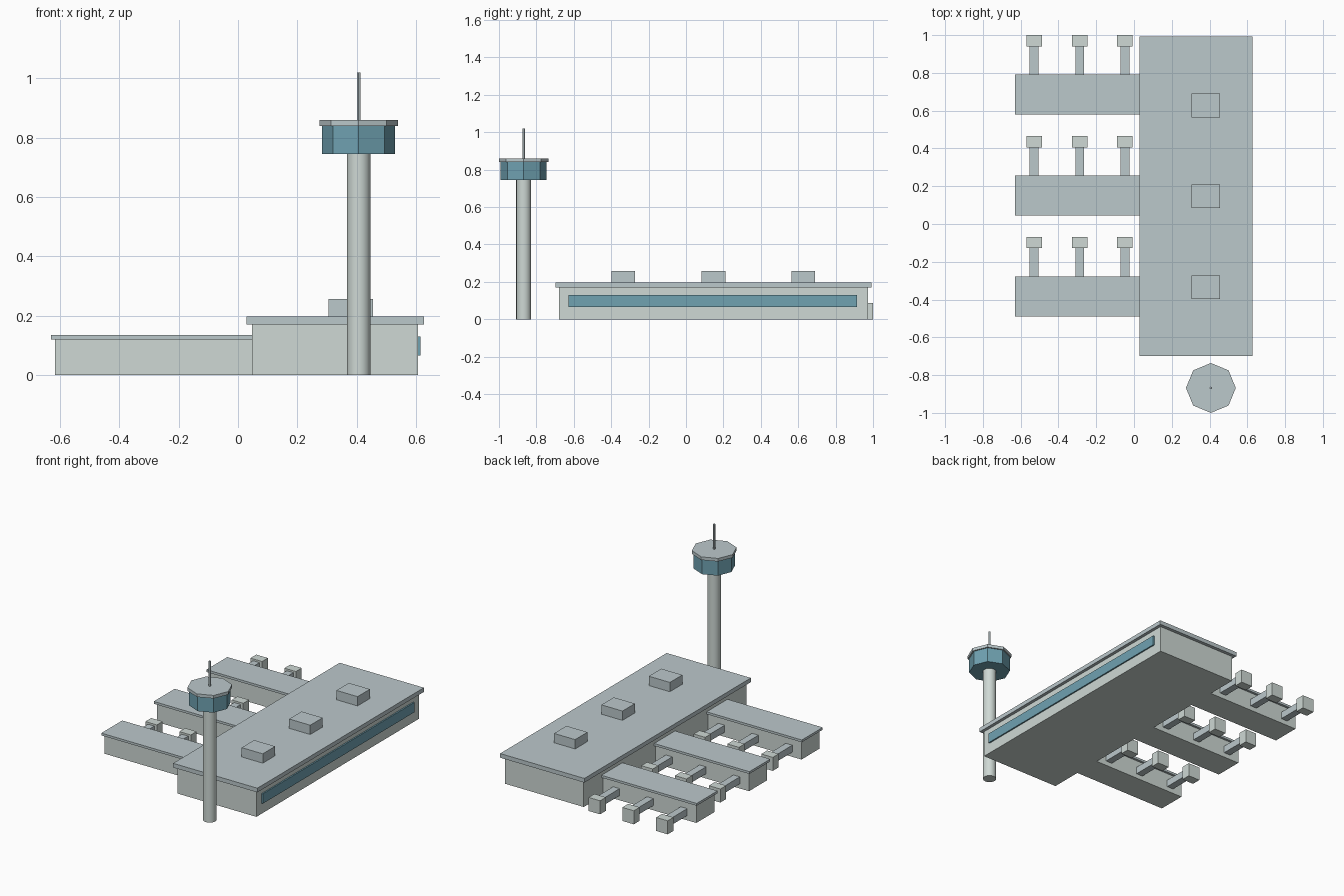
import bpy
from math import radians

if "Cube" in bpy.data.objects:
    bpy.data.objects.remove(bpy.data.objects["Cube"])


def material(name, rgb):
    m = bpy.data.materials.new(name)
    m.diffuse_color = (*rgb, 1)
    m.use_nodes = True
    m.node_tree.nodes["Principled BSDF"].inputs["Base Color"].default_value = m.diffuse_color
    return m


WALL = material("wall", (0.62, 0.69, 0.66))
ROOF = material("roof", (0.50, 0.58, 0.60))
GLASS = material("glass", (0.16, 0.36, 0.44))


def box(name, x, y, z, mat):
    """Box from (min, max) ranges on each axis."""
    bpy.ops.mesh.primitive_cube_add(size=1, location=[(a + b) / 2 for a, b in (x, y, z)])
    o = bpy.context.object
    o.name = name
    o.scale = [b - a for a, b in (x, y, z)]
    bpy.ops.object.transform_apply(location=False, rotation=False, scale=True)
    o.data.materials.append(mat)
    return o


def prism(name, r, z, sides, mat, smooth=False):
    """Vertical prism on the tower axis."""
    bpy.ops.mesh.primitive_cylinder_add(vertices=sides, radius=r, depth=z[1] - z[0],
                                        location=(0.407, -0.868, (z[0] + z[1]) / 2))
    o = bpy.context.object
    o.name = name
    o.data.materials.append(mat)
    if smooth:
        bpy.ops.object.shade_smooth_by_angle(angle=radians(40))
    return o


# Main terminal hall
box("terminal_hall", (0.047, 0.607), (-0.68, 0.972), (0, 0.17), WALL)
box("terminal_roof", (0.028, 0.627), (-0.699, 0.993), (0.17, 0.197), ROOF)
box("terminal_window", (0.60, 0.616), (-0.628, 0.914), (0.067, 0.13), GLASS)

# Rooftop plant boxes
for i, y in enumerate((-0.335, 0.147, 0.628)):
    box(f"roof_unit_{i}", (0.305, 0.455), (y - 0.063, y + 0.063), (0.195, 0.257), ROOF)

# Piers with their boarding bridges
for i, y in enumerate((-0.383, 0.150, 0.685)):
    box(f"pier_{i}", (-0.617, 0.06), (y - 0.091, y + 0.091), (0, 0.12), WALL)
    box(f"pier_roof_{i}", (-0.63, 0.048), (y - 0.106, y + 0.106), (0.12, 0.135), ROOF)
    for j, x in enumerate((-0.529, -0.288, -0.048)):
        box(f"bridge_{i}_{j}", (x - 0.023, x + 0.023), (y + 0.08, y + 0.265),
            (0.03, 0.075), ROOF)
        box(f"bridge_head_{i}_{j}", (x - 0.041, x + 0.041), (y + 0.256, y + 0.315),
            (0.0, 0.087), WALL)

# Control tower
prism("tower_shaft", 0.04, (0, 0.745), 16, WALL, True)
prism("tower_cab", 0.123, (0.745, 0.84), 8, GLASS)
prism("tower_cab_roof", 0.132, (0.84, 0.86), 8, ROOF)
prism("tower_mast", 0.007, (0.86, 1.02), 6, ROOF)
